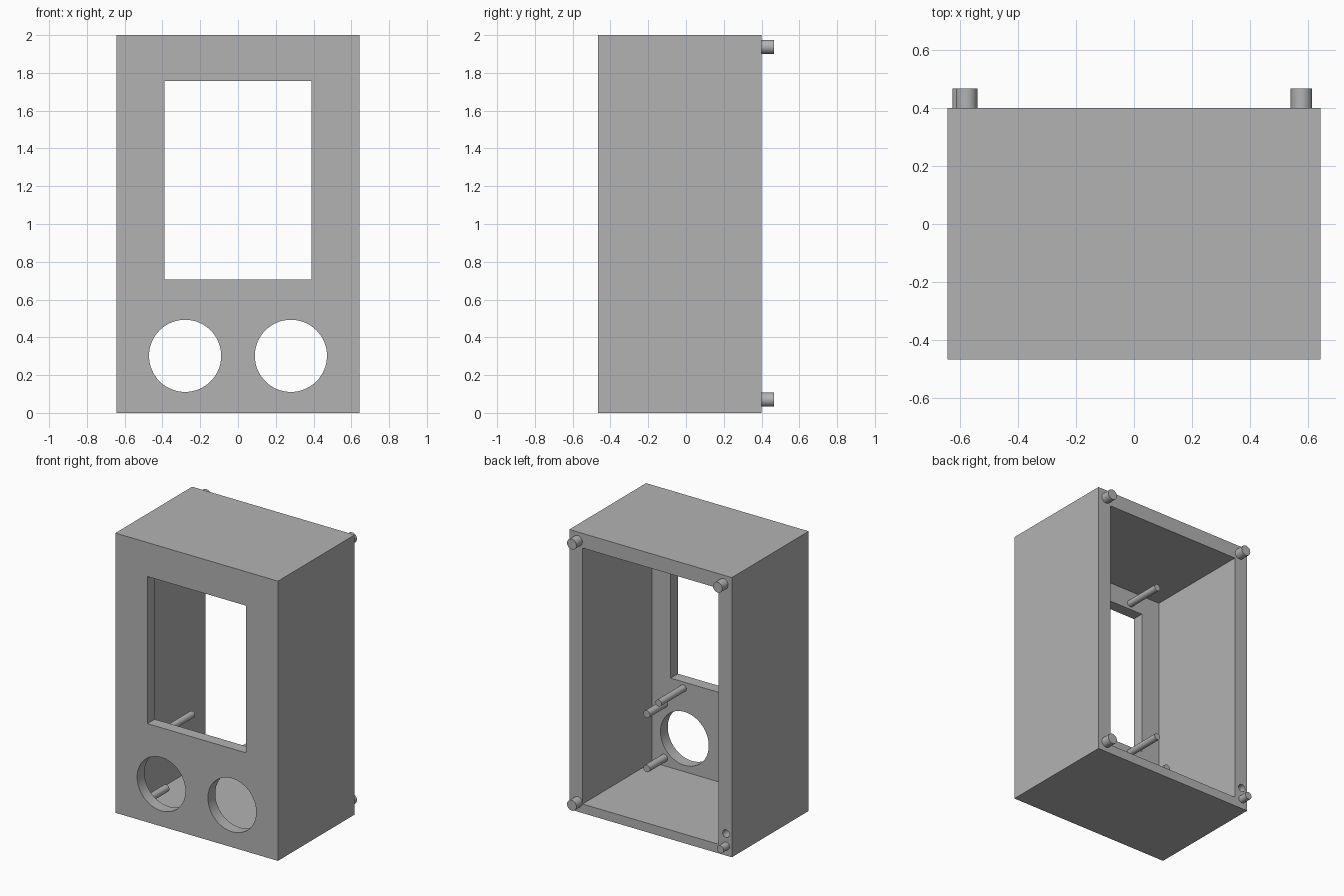
import bpy
import math

default = bpy.data.objects.get("Cube")
if default:
    bpy.data.objects.remove(default, do_unlink=True)

# Single plain grey plastic
grey = bpy.data.materials.new("grey_plastic")
grey.use_nodes = True
grey.diffuse_color = (0.45, 0.45, 0.45, 1)
bsdf = next(n for n in grey.node_tree.nodes if n.type == "BSDF_PRINCIPLED")
bsdf.inputs["Base Color"].default_value = grey.diffuse_color

HALF_W, HEIGHT = 0.643, 2.0
FRONT, BACK = -0.467, 0.40
INNER_FRONT = FRONT + 0.083
WALL, FLOOR = 0.105, 0.065


def finish(name):
    obj = bpy.context.object
    obj.name = obj.data.name = name
    obj.data.materials.append(grey)
    return obj


def box(name, x0, x1, y0, y1, z0, z1):
    bpy.ops.mesh.primitive_cube_add(
        size=1, location=((x0 + x1) / 2, (y0 + y1) / 2, (z0 + z1) / 2))
    obj = finish(name)
    obj.scale = (x1 - x0, y1 - y0, z1 - z0)
    bpy.ops.object.transform_apply(location=False, rotation=False, scale=True)
    return obj


def rod(name, x, z, radius, y0, y1, sides=32):
    """Cylinder lying along y."""
    bpy.ops.mesh.primitive_cylinder_add(
        vertices=sides, radius=radius, depth=y1 - y0,
        location=(x, (y0 + y1) / 2, z), rotation=(math.pi / 2, 0, 0))
    obj = finish(name)
    bpy.ops.object.shade_smooth_by_angle(angle=math.radians(30))
    return obj


def cut(target, cutter):
    mod = target.modifiers.new("cut", "BOOLEAN")
    mod.operation, mod.solver, mod.object = "DIFFERENCE", "EXACT", cutter
    cutter.hide_render = True
    bpy.ops.object.select_all(action="DESELECT")
    bpy.context.view_layer.objects.active = target
    target.select_set(True)
    bpy.ops.object.modifier_apply(modifier=mod.name)
    bpy.data.objects.remove(cutter, do_unlink=True)


# Housing: open at the back, with a screen window and two round openings
housing = box("housing", -HALF_W, HALF_W, FRONT, BACK, 0, HEIGHT)
cut(housing, box("cavity", WALL - HALF_W, HALF_W - WALL, INNER_FRONT, BACK + 0.1,
                 FLOOR, HEIGHT - WALL))
cut(housing, box("window", -0.39, 0.39, FRONT - 0.1, INNER_FRONT + 0.1, 0.705, 1.757))
for side in (-1, 1):
    cut(housing, rod("round_opening", side * 0.28, 0.302, 0.191,
                     FRONT - 0.1, INNER_FRONT + 0.1, 64))

# Small blind hole in the rear rim
cut(housing, rod("rim_hole", -0.597, 0.157, 0.027, BACK - 0.1, BACK + 0.1))
bpy.ops.object.shade_smooth_by_angle(angle=math.radians(30))

# Rear locating pegs, the lower right one thinner
for side, label in ((1, "left"), (-1, "right")):
    for z, level in ((0.07, "lower"), (1.938, "upper")):
        thin = side < 0 and level == "lower"
        rod(f"{level}_{label}_rear_peg", -0.598 if thin else side * 0.577, z,
            0.027 if thin else 0.037, BACK - 0.01, 0.467)

# Mounting posts inside the front wall
for side, label in ((1, "left"), (-1, "right")):
    for z, level in ((0.66, "lower"), (1.80, "upper")):
        rod(f"{level}_{label}_screen_post", side * 0.29, z, 0.024,
            INNER_FRONT - 0.01, INNER_FRONT + 0.28)
    for z, level in ((0.122, "lower"), (0.51, "upper")):
        rod(f"{level}_{label}_opening_post", side * 0.44, z, 0.026,
            INNER_FRONT - 0.01, INNER_FRONT + 0.2)
